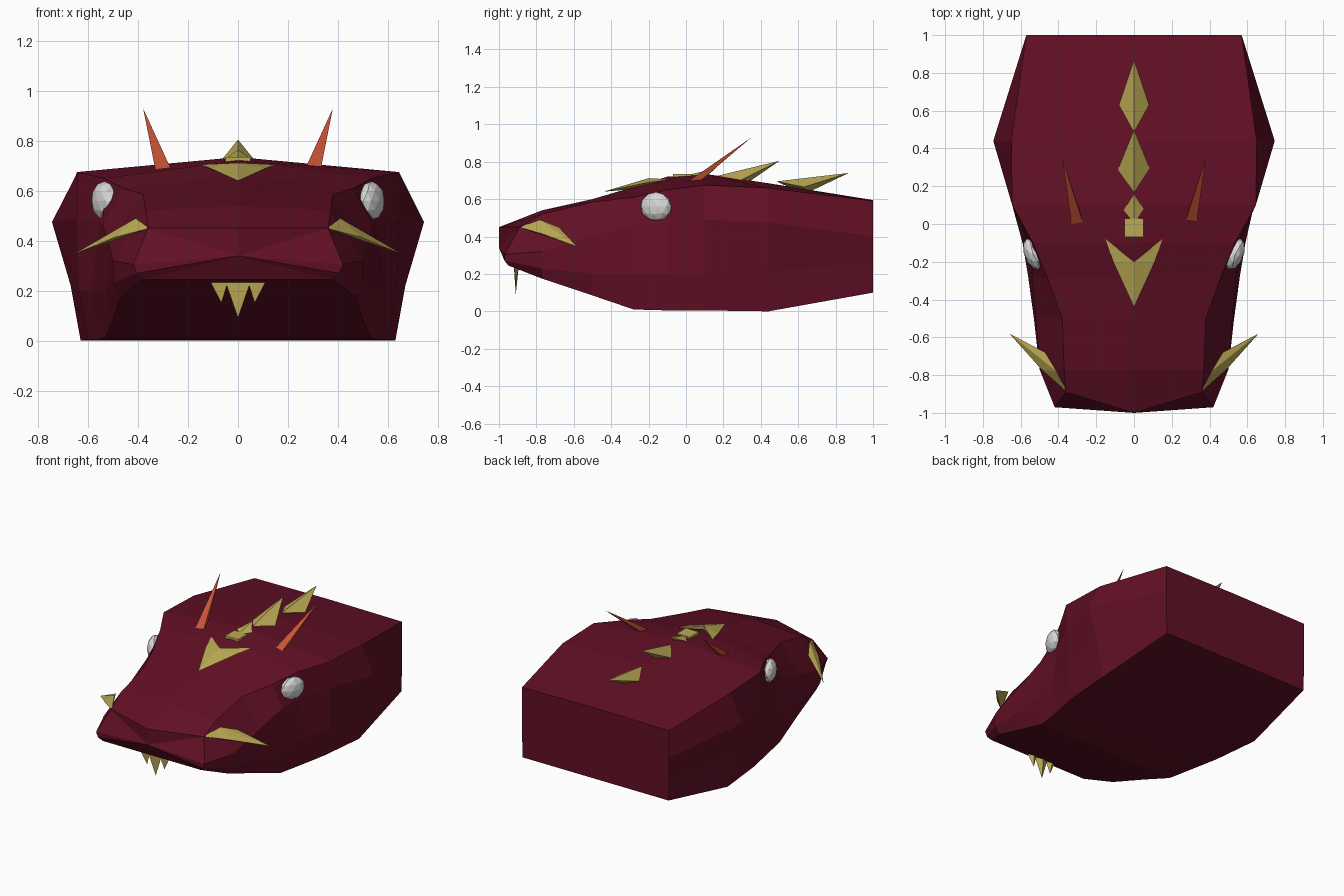
import bpy
import bmesh
import math
from mathutils import Vector

default_cube = bpy.data.objects.get("Cube")
if default_cube:
    bpy.data.objects.remove(default_cube, do_unlink=True)


def make_material(name, red, green, blue):
    material = bpy.data.materials.new(name)
    material.use_nodes = True
    colour = (red, green, blue, 1)
    material.diffuse_color = colour
    shader = material.node_tree.nodes["Principled BSDF"]
    shader.inputs["Base Color"].default_value = colour
    shader.inputs["Roughness"].default_value = 0.8
    return material


crimson = make_material("dark crimson", 0.12, 0.005, 0.018)
gold = make_material("dull gold", 0.50, 0.40, 0.09)
orange = make_material("burnt orange", 0.58, 0.09, 0.035)
eye_grey = make_material("pale grey", 0.68, 0.68, 0.68)


def finish(name, bm, material):
    """Turn a bmesh into a flat shaded object with one colour."""
    bmesh.ops.recalc_face_normals(bm, faces=bm.faces[:])
    mesh = bpy.data.meshes.new(name)
    bm.to_mesh(mesh)
    bm.free()
    mesh.materials.append(material)
    part = bpy.data.objects.new(name, mesh)
    bpy.context.collection.objects.link(part)
    return part


def hull(name, points, material):
    """Solid spike spanned by a handful of corner points."""
    bm = bmesh.new()
    for point in points:
        bm.verts.new(point)
    bmesh.ops.convex_hull(bm, input=bm.verts[:])
    return finish(name, bm, material)


def mirrored_hull(name, points, material):
    for label, side in (("left", 1), ("right", -1)):
        corners = [(side * x, y, z) for x, y, z in points]
        hull(label + "_" + name, corners, material)


# Head stations: y, crown height, then brow, cheek, jaw and base as (x, z)
stations = [
    (-0.97, 0.45, (0.36, 0.45), (0.42, 0.305), (0.405, 0.27), (0.38, 0.245)),
    (-0.77, 0.54, (0.37, 0.52), (0.50, 0.32), (0.50, 0.23), (0.47, 0.175)),
    (-0.50, 0.60, (0.38, 0.585), (0.52, 0.40), (0.53, 0.20), (0.50, 0.085)),
    (-0.28, 0.665, (0.46, 0.61), (0.54, 0.465), (0.56, 0.20), (0.53, 0.01)),
    (-0.10, 0.72, (0.535, 0.65), (0.555, 0.475), (0.59, 0.20), (0.56, 0.005)),
    (0.10, 0.735, (0.645, 0.675), (0.645, 0.49), (0.635, 0.20), (0.60, 0.005)),
    (0.44, 0.685, (0.65, 0.66), (0.745, 0.475), (0.67, 0.22), (0.63, 0)),
    (1.00, 0.595, (0.57, 0.59), (0.57, 0.40), (0.57, 0.25), (0.565, 0.10)),
]


def build_head():
    bm = bmesh.new()
    rings = []
    for y, crown, *side in stations:
        profile = [(0, crown)] + side + [(0, side[-1][1])]
        profile += [(-x, z) for x, z in reversed(side)]
        rings.append([bm.verts.new((x, y, z)) for x, z in profile])

    # Slanted muzzle: pointed nose, swept brow corners, receding chin
    nose = rings[0]
    nose[0].co.y = -1
    for corner in (nose[1], nose[-1]):
        corner.co.y = -0.89
    for chin in nose[4:7]:
        chin.co.y = -0.95

    # Skin between neighbouring stations
    count = len(nose)
    for front, back in zip(rings, rings[1:]):
        for i in range(count):
            j = (i + 1) % count
            bm.faces.new((front[i], front[j], back[j], back[i]))

    # Neck end and the two muzzle bands meeting along the lip
    bm.faces.new(rings[-1])
    lip = bm.verts.new((0, -1, 0.34))
    for a, b in zip(nose, nose[1:] + nose[:1]):
        bm.faces.new((a, b, lip))
    return finish("head", bm, crimson)


build_head()


# Crest spines along the crown, each a kite with a ridge and a keel
def spine(name, start, tip, width, middle, height):
    y, z = start
    points = [
        (0, y, z),
        (0, tip[0], tip[1]),
        (width, middle, height),
        (-width, middle, height),
        (0, middle, height - 0.04),
    ]
    return hull(name, points, gold)


spine("crest_spine_front", (-0.07, 0.71), (0.16, 0.765), 0.07, 0.05, 0.715)
spine("crest_spine_middle", (0.15, 0.72), (0.50, 0.805), 0.085, 0.29, 0.70)
spine("crest_spine_back", (0.485, 0.695), (0.87, 0.74), 0.08, 0.63, 0.665)
hull("crest_spine_foot",
     [(x, y, z) for x in (-0.05, 0.05) for y in (-0.07, 0.03)
      for z in (0.69, 0.735)], gold)

# Arrow shaped forehead plate, made of two mirrored blades
mirrored_hull("forehead_plate", [
    (0, -0.44, 0.64),
    (0, -0.20, 0.712),
    (0.15, -0.08, 0.705),
    (0.11, -0.20, 0.69),
    (0, -0.20, 0.66),
], gold)

# Cheek spikes at the sides of the muzzle
mirrored_hull("cheek_spike", [
    (0.355, -0.89, 0.45),
    (0.41, -0.78, 0.49),
    (0.49, -0.77, 0.415),
    (0.47, -0.68, 0.45),
    (0.66, -0.58, 0.345),
], gold)

# Swept back horns
mirrored_hull("horn", [
    (0.265, -0.01, 0.68),
    (0.33, -0.01, 0.68),
    (0.33, 0.08, 0.70),
    (0.29, 0.08, 0.70),
    (0.38, 0.35, 0.93),
], orange)

# Fangs under the lip
def fang(name, centre, half_width, tip_x, tip_z):
    points = [(centre + s * half_width, -0.92, 0.235) for s in (-1, 1)]
    points += [(centre, -0.895, 0.235), (tip_x, -0.91, tip_z)]
    hull(name, points, gold)


fang("middle_fang", 0, 0.05, 0, 0.09)
for label, side in (("left", 1), ("right", -1)):
    fang(label + "_fang", side * 0.075, 0.035, side * 0.067, 0.15)

# Faceted eyes, flattened against the sides of the head
for label, side in (("left", 1), ("right", -1)):
    bm = bmesh.new()
    bmesh.ops.create_icosphere(bm, subdivisions=2, radius=1)
    bmesh.ops.scale(bm, vec=Vector((0.045, 0.088, 0.078)), verts=bm.verts[:])
    eye = finish(label + "_eye", bm, eye_grey)
    eye.location = (side * 0.535, -0.16, 0.56)
    eye.rotation_euler.z = side * math.radians(-22)
